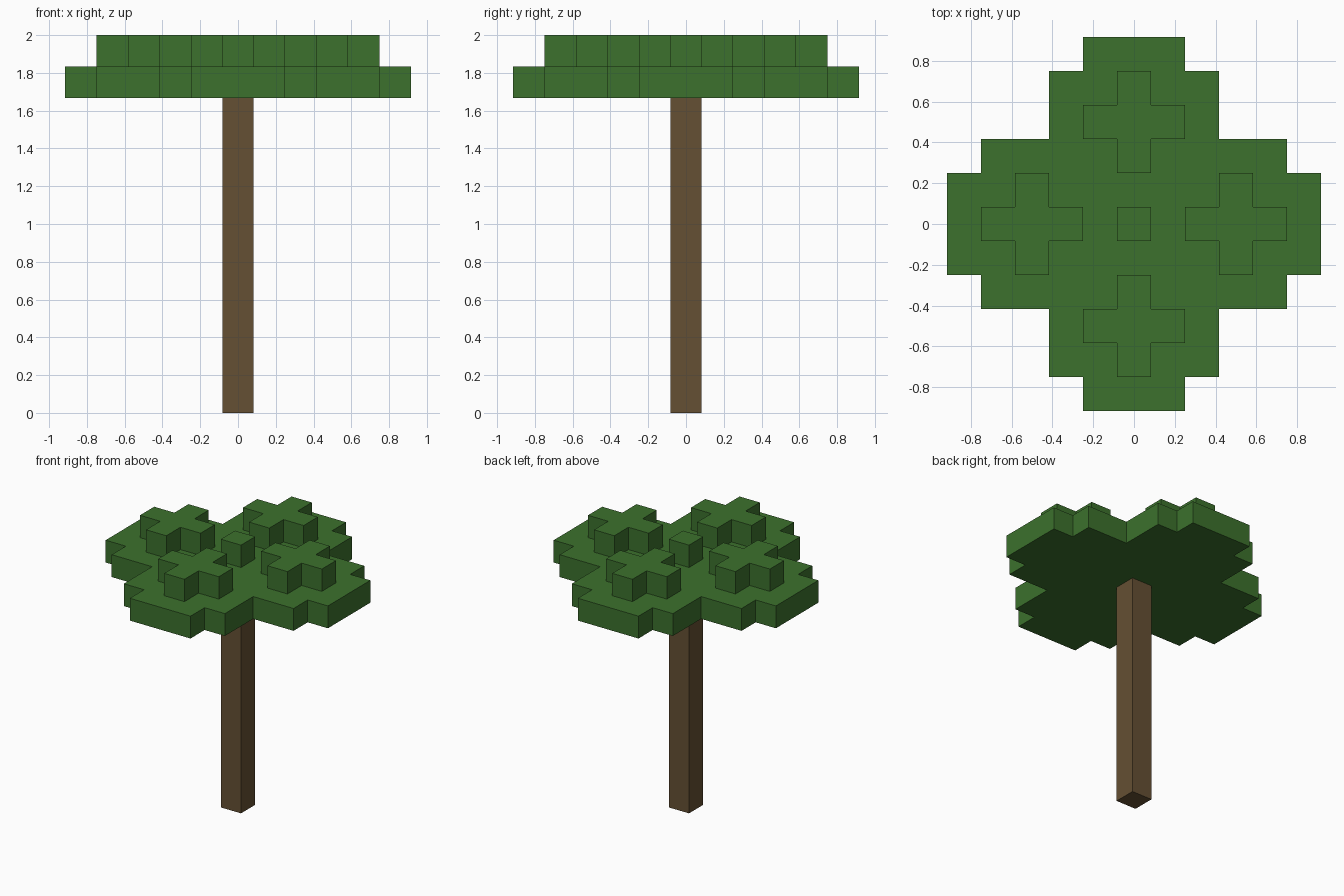
import bpy, bmesh
from mathutils import Vector, Matrix

cube = bpy.data.objects.get("Cube")
if cube:
    bpy.data.objects.remove(cube, do_unlink=True)

U = 1 / 6  # edge length of one block


def material(name, rgb):
    mat = bpy.data.materials.new(name)
    mat.use_nodes = True
    mat.diffuse_color = (*rgb, 1)
    mat.node_tree.nodes["Principled BSDF"].inputs["Base Color"].default_value = (*rgb, 1)
    return mat


leaf_green = material("leaf green", (0.045, 0.165, 0.026))
bark_brown = material("bark brown", (0.130, 0.080, 0.033))


def prism(name, quadrant, bottom, top, mat, centre=(0, 0)):
    """Extrude an outline made of one quadrant turned four times (in blocks)."""
    bm = bmesh.new()
    verts = []
    for turn in range(4):
        rot = Matrix.Rotation(turn * 1.5707963, 3, 'Z')
        for x, y in quadrant:
            p = rot @ Vector((x, y, 0)) + Vector((*centre, bottom))
            verts.append(bm.verts.new(p * U))
    base = bm.faces.new(verts)
    result = bmesh.ops.extrude_face_region(bm, geom=[base], use_keep_orig=True)
    raised = [g for g in result["geom"] if isinstance(g, bmesh.types.BMVert)]
    bmesh.ops.translate(bm, verts=raised, vec=(0, 0, (top - bottom) * U))
    bmesh.ops.recalc_face_normals(bm, faces=bm.faces)
    mesh = bpy.data.meshes.new(name)
    bm.to_mesh(mesh)
    bm.free()
    mesh.materials.append(mat)
    obj = bpy.data.objects.new(name, mesh)
    bpy.context.collection.objects.link(obj)
    return obj


# Outlines of one quadrant, counter-clockwise
square = [(.5, .5)]
plus = [(1.5, .5), (.5, .5), (.5, 1.5)]
stepped = [(5.5, 1.5), (4.5, 1.5), (4.5, 2.5), (2.5, 2.5),
           (2.5, 4.5), (1.5, 4.5), (1.5, 5.5)]

# Trunk and wide leaf layer
prism("trunk", square, 0, 10, bark_brown)
prism("canopy", stepped, 10, 11, leaf_green)

# Raised leaf clusters on top
prism("centre_leaf_block", square, 11, 12, leaf_green)
for side, centre in {"left": (3, 0), "right": (-3, 0),
                     "back": (0, 3), "front": (0, -3)}.items():
    prism(side + "_leaf_cluster", plus, 11, 12, leaf_green, centre)
